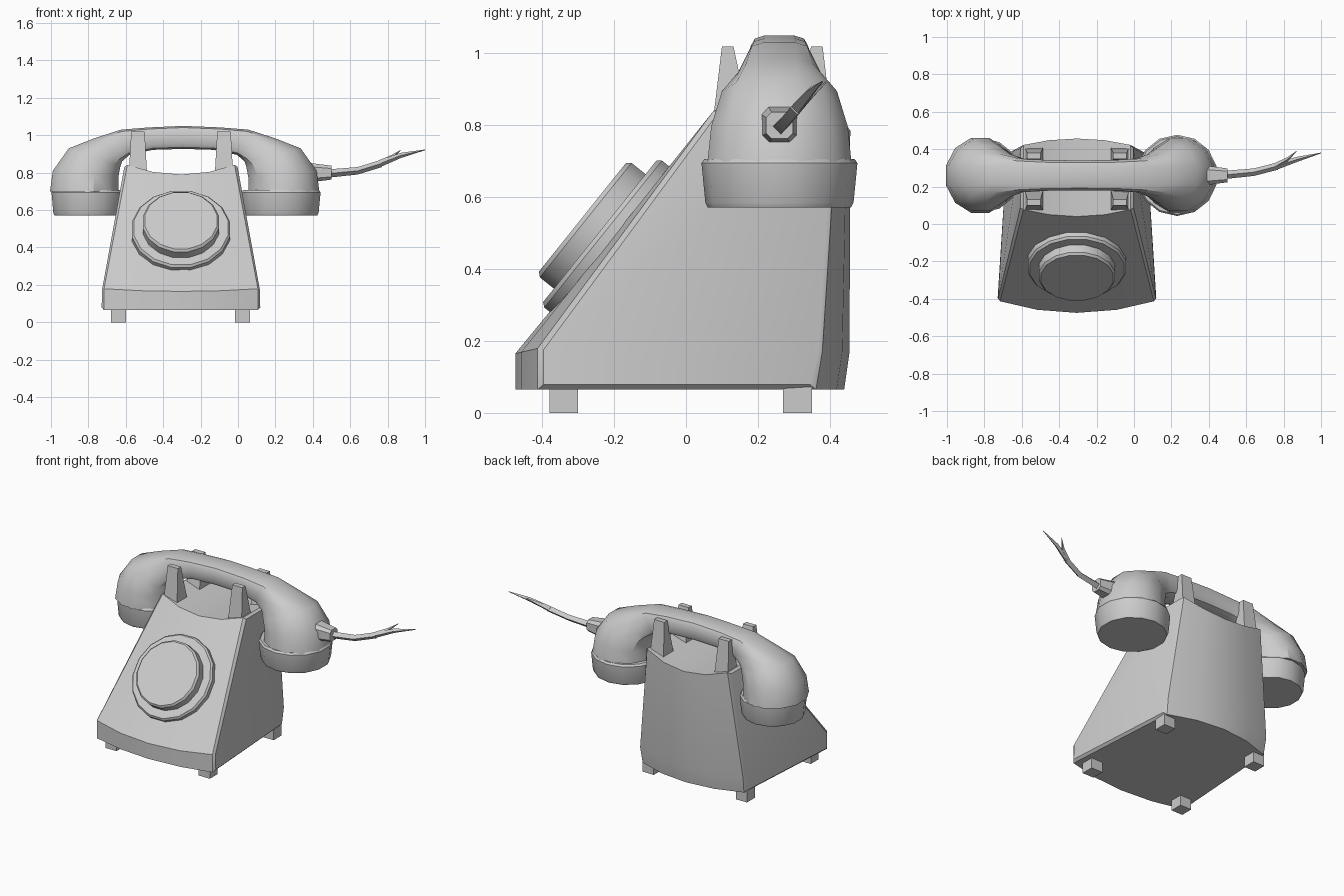
import bpy, bmesh, math
from mathutils import Vector, Matrix

if "Cube" in bpy.data.objects:
    bpy.data.objects.remove(bpy.data.objects["Cube"])

grey = bpy.data.materials.new("light_grey")
grey.use_nodes = True
grey.diffuse_color = (0.6, 0.6, 0.6, 1)
grey.node_tree.nodes["Principled BSDF"].inputs["Base Color"].default_value = (0.6, 0.6, 0.6, 1)

CX = -0.305   # middle of the body
HY = 0.26     # depth of the handset axis


def finish(name, bm, smooth=True):
    bmesh.ops.recalc_face_normals(bm, faces=bm.faces)
    mesh = bpy.data.meshes.new(name)
    bm.to_mesh(mesh)
    bm.free()
    mesh.materials.append(grey)
    obj = bpy.data.objects.new(name, mesh)
    bpy.context.collection.objects.link(obj)
    if smooth:
        bpy.ops.object.select_all(action='DESELECT')
        obj.select_set(True)
        bpy.context.view_layer.objects.active = obj
        bpy.ops.object.shade_smooth_by_angle(angle=math.radians(32))
    return obj


def loft(rings):
    """Skin a list of closed rings and cap both ends."""
    bm = bmesh.new()
    rows = [[bm.verts.new(p) for p in ring] for ring in rings]
    for a, b in zip(rows, rows[1:]):
        n = len(a)
        for i in range(n):
            j = (i + 1) % n
            bm.faces.new((a[i], a[j], b[j], b[i]))
    caps = [bm.faces.new(rows[0]), bm.faces.new(rows[-1])]
    return bm, caps


def lathe(name, profile, sides, matrix):
    rings = []
    for r, z in profile:
        ring = []
        for i in range(sides):
            a = math.tau * (i + 0.5) / sides
            ring.append(matrix @ Vector((r * math.cos(a), r * math.sin(a), z)))
        rings.append(ring)
    return finish(name, loft(rings)[0])


def block(name, low, high):
    """Tapered block from two (x0, x1, y0, y1, z) rectangles."""
    rings = [[(x0, y0, z), (x1, y0, z), (x1, y1, z), (x0, y1, z)]
             for x0, x1, y0, y1, z in (low, high)]
    return finish(name, loft(rings)[0], False)


# Body: bowed front and back, dipped top
# (half width, centre y, corner y, centre z, corner z)
outline = [
    (0.425, -0.475, -0.41, 0.065, 0.065),
    (0.425, -0.475, -0.41, 0.165, 0.18),
    (0.30, 0.04, 0.08, 0.79, 0.845),
    (0.30, 0.457, 0.42, 0.785, 0.845),
    (0.38, 0.455, 0.375, 0.17, 0.17),
    (0.375, 0.44, 0.357, 0.065, 0.065),
]
columns = []
for t in (-1, -0.5, 0, 0.5, 1):
    k = t * t
    columns.append([(CX + t * w, yc + (ye - yc) * k, zc + (ze - zc) * k)
                    for w, yc, ye, zc, ze in outline])
bm, caps = loft(columns)
rim = list({e for f in caps for e in f.edges})
bmesh.ops.bevel(bm, geom=rim, offset=0.014, segments=1, affect='EDGES')
finish("body", bm)

# Feet
for x in (-0.64, 0.025):
    for y in (-0.34, 0.31):
        foot = (x - 0.04, x + 0.04, y - 0.04, y + 0.04)
        block("foot", foot + (0,), foot + (0.08,))

# Dial: two stacked discs on the sloping front
axis = Vector((0, -0.78, 0.625))
tilt = axis.to_track_quat('Z', 'Y').to_matrix().to_4x4()
place = Matrix.Translation((CX, -0.24, 0.505)) @ tilt
lathe("dial_base", [(0.267, -0.06), (0.267, -0.012), (0.257, 0)], 16, place)
lathe("dial_disc", [(0.208, -0.01), (0.208, 0.05), (0.197, 0.062)], 16, place)

# Cradle prongs
for x in (-0.535, -0.075):
    for s in (-1, 1):
        lo = sorted((0.24 + s * 0.17, 0.24 + s * 0.055))
        hi = sorted((0.24 + s * 0.14, 0.24 + s * 0.108))
        block("cradle_prong", (x - 0.05, x + 0.05, *lo, 0.77),
              (x - 0.036, x + 0.036, *hi, 1.02))


# Handset: sections swept from one cup over the grip to the other
def section(outer, inner, half, power):
    o, i = Vector((outer[0], 0, outer[1])), Vector((inner[0], 0, inner[1]))
    mid, arm = (o + i) / 2, (o - i) / 2
    ring = []
    for k in range(12):
        a = math.tau * (k + 0.5) / 12
        c, s = math.cos(a), math.sin(a)
        c = math.copysign(abs(c) ** power, c) / math.cos(math.pi / 12) ** power
        s = math.copysign(abs(s) ** power, s) / math.cos(math.pi / 12) ** power
        ring.append(mid + arm * c + Vector((0, HY + half * s, 0)))
    return ring


# (outer x, outer z, inner x, inner z, half depth, squareness), x from the grip middle
arc = [
    (0.70, 0.70, 0.335, 0.70, 0.20, 1),
    (0.685, 0.81, 0.335, 0.775, 0.19, 1),
    (0.60, 0.93, 0.325, 0.83, 0.16, 0.9),
    (0.46, 0.985, 0.315, 0.86, 0.115, 0.7),
    (0.32, 1.03, 0.275, 0.895, 0.09, 0.5),
    (0.17, 1.042, 0.15, 0.922, 0.082, 0.5),
]


def half_grip(side):
    gx = CX + 0.025 * (side > 0)
    return [section((gx + side * (ox + 0.015 * (side > 0)), oz), (gx + side * ix, iz), h, p)
            for ox, oz, ix, iz, h, p in arc]


middle = section((CX + 0.012, 1.05), (CX + 0.012, 0.927), 0.08, 0.5)
bm, caps = loft(half_grip(-1) + [middle] + half_grip(1)[::-1])
finish("handset_grip", bm)

# Earpiece and mouthpiece cups
for name, x, r in (("earpiece_cup", -0.805, 0.197), ("mouthpiece_cup", 0.23, 0.217)):
    lathe(name, [(r * 0.92, 0.572), (r * 0.95, 0.585), (r, 0.695), (r * 0.96, 0.707)],
          14, Matrix.Translation((x, HY, 0)))

# Cord sleeve: chamfered square taper
sleeve = []
for x, h in ((0.34, 0.054), (0.40, 0.05), (0.50, 0.037)):
    c = h * 0.6
    sleeve.append([(x, HY + u, 0.80 + v) for u, v in
                   ((h, c), (c, h), (-c, h), (-h, c), (-h, -c), (-c, -h), (c, -h), (h, -c))])
finish("cord_sleeve", loft(sleeve)[0])


# Cord with two frayed strands
def strand(name, path):
    rings = [[(x, y + r, z), (x, y, z + r), (x, y - r, z), (x, y, z - r)]
             for x, y, z, r in path]
    finish(name, loft(rings)[0])


strand("cord", [(0.48, 0.262, 0.795, 0.022), (0.64, 0.277, 0.81, 0.02),
                (0.77, 0.31, 0.85, 0.02)])
strand("cord_strand_short", [(0.75, 0.305, 0.845, 0.02), (0.82, 0.345, 0.882, 0.012),
                             (0.87, 0.39, 0.92, 0.002)])
strand("cord_strand_long", [(0.75, 0.305, 0.845, 0.02), (0.87, 0.345, 0.892, 0.014),
                            (1.0, 0.38, 0.922, 0.002)])
